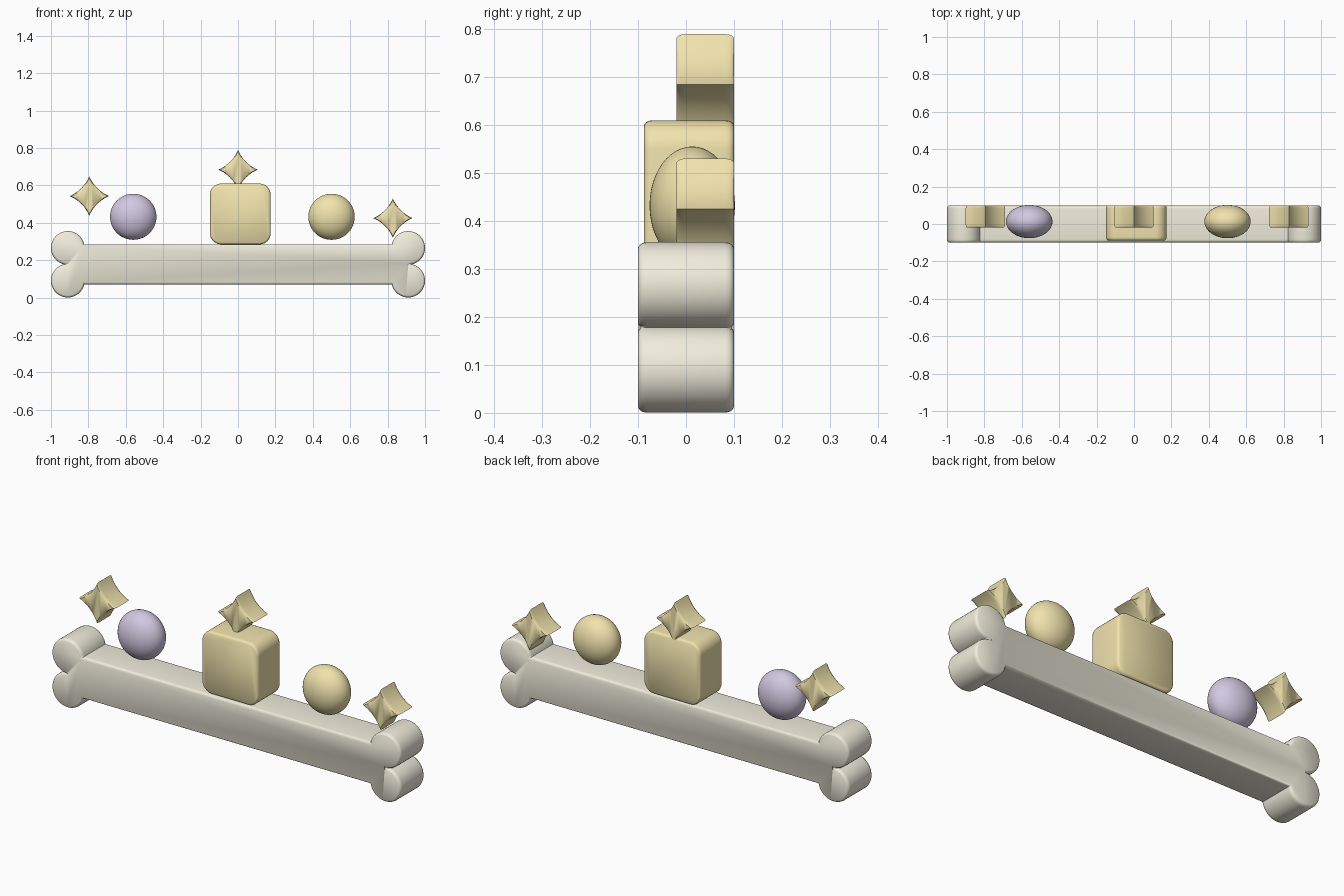
import bpy, bmesh, math
from math import sin, cos, radians

if "Cube" in bpy.data.objects:
    bpy.data.objects.remove(bpy.data.objects["Cube"])


def material(name, rgb):
    m = bpy.data.materials.new(name)
    m.diffuse_color = (*rgb, 1)
    m.use_nodes = True
    m.node_tree.nodes["Principled BSDF"].inputs["Base Color"].default_value = m.diffuse_color
    return m


CREAM = material("cream", (0.88, 0.85, 0.72))
GOLD = material("gold", (0.88, 0.77, 0.42))
LILAC = material("lilac", (0.64, 0.58, 0.75))


def arc(cx, cz, r, a0, a1, n):
    return [(cx + r * cos(a0 + (a1 - a0) * i / n), cz + r * sin(a0 + (a1 - a0) * i / n))
            for i in range(n + 1)]


# Outlines in the x-z plane; d is the inset used for the softened rims
def bone_outline(d):
    mid, cx, off, r, h = 0.178, 0.91, 0.0875, 0.09 - d, 0.107 - d
    start = math.asin(max(-1, -off / r))
    end = math.pi - math.asin((h - off) / r)
    upper = arc(cx, off, r, start, end, 28)
    right = [(x, -z) for x, z in reversed(upper)] + upper
    left = [(-x, -z) for x, z in right]
    return [(x, z + mid) for x, z in right + left]


def block_outline(d):
    cx, cz, half, r = 0.0125, 0.447, 0.1625, 0.06
    pts = []
    for k, (sx, sz) in enumerate([(1, 1), (-1, 1), (-1, -1), (1, -1)]):
        pts += arc(cx + sx * (half - r), cz + sz * (half - r), r - d,
                   radians(90 * k), radians(90 * k + 90), 8)
    return pts


def star_outline(cx, cz):
    def outline(d):
        s, c, n, pts = 0.105 - d, 0.032 - d * 0.3, 10, []
        for k in range(4):
            a = radians(90 * k)
            for i in range(n):
                t = i / n
                u = s * (1 - t) ** 2 + 2 * t * (1 - t) * c
                v = s * t ** 2 + 2 * t * (1 - t) * c
                pts.append((cx + u * cos(a) - v * sin(a), cz + u * sin(a) + v * cos(a)))
        return pts
    return outline


def slab(name, outline, y0, y1, mat, rim=0.011):
    # Loft the outline front to back with softened rims
    prof = [(rim, 0), (rim * 0.45, 0.004), (rim * 0.12, 0.010), (0, 0.018)]
    layers = [(d, y0 + y) for d, y in prof] + [(d, y1 - y) for d, y in reversed(prof)]
    bm = bmesh.new()
    rings = [[bm.verts.new((x, y, z)) for x, z in outline(d)] for d, y in layers]
    n = len(rings[0])
    for a, b in zip(rings, rings[1:]):
        for i in range(n):
            j = (i + 1) % n
            bm.faces.new((a[i], a[j], b[j], b[i]))
    bm.faces.new(rings[0])
    bm.faces.new(rings[-1])
    bmesh.ops.remove_doubles(bm, verts=bm.verts, dist=1e-5)
    bmesh.ops.recalc_face_normals(bm, faces=bm.faces)
    me = bpy.data.meshes.new(name)
    bm.to_mesh(me)
    bm.free()
    ob = bpy.data.objects.new(name, me)
    bpy.context.collection.objects.link(ob)
    me.materials.append(mat)
    bpy.ops.object.select_all(action='DESELECT')
    ob.select_set(True)
    bpy.context.view_layer.objects.active = ob
    bpy.ops.object.shade_smooth_by_angle(angle=radians(60))


def ball(name, x, mat):
    bpy.ops.mesh.primitive_uv_sphere_add(segments=48, ring_count=24, radius=1,
                                         location=(x, 0.013, 0.432))
    ob = bpy.context.object
    ob.name = name
    ob.scale = (0.124, 0.089, 0.123)
    ob.data.materials.append(mat)
    bpy.ops.object.shade_smooth()


# Bone base
slab("bone", bone_outline, -0.1, 0.1, CREAM)
# Rounded block in the middle
slab("block", block_outline, -0.087, 0.1, GOLD, 0.009)
# Flattened balls
ball("left_ball", -0.56, LILAC)
ball("right_ball", 0.5, GOLD)
# Four-pointed sparkles
for name, x, z in [("left_sparkle", -0.795, 0.543), ("top_sparkle", 0, 0.684),
                   ("right_sparkle", 0.828, 0.425)]:
    slab(name, star_outline(x, z), -0.02, 0.1, GOLD, 0.008)
